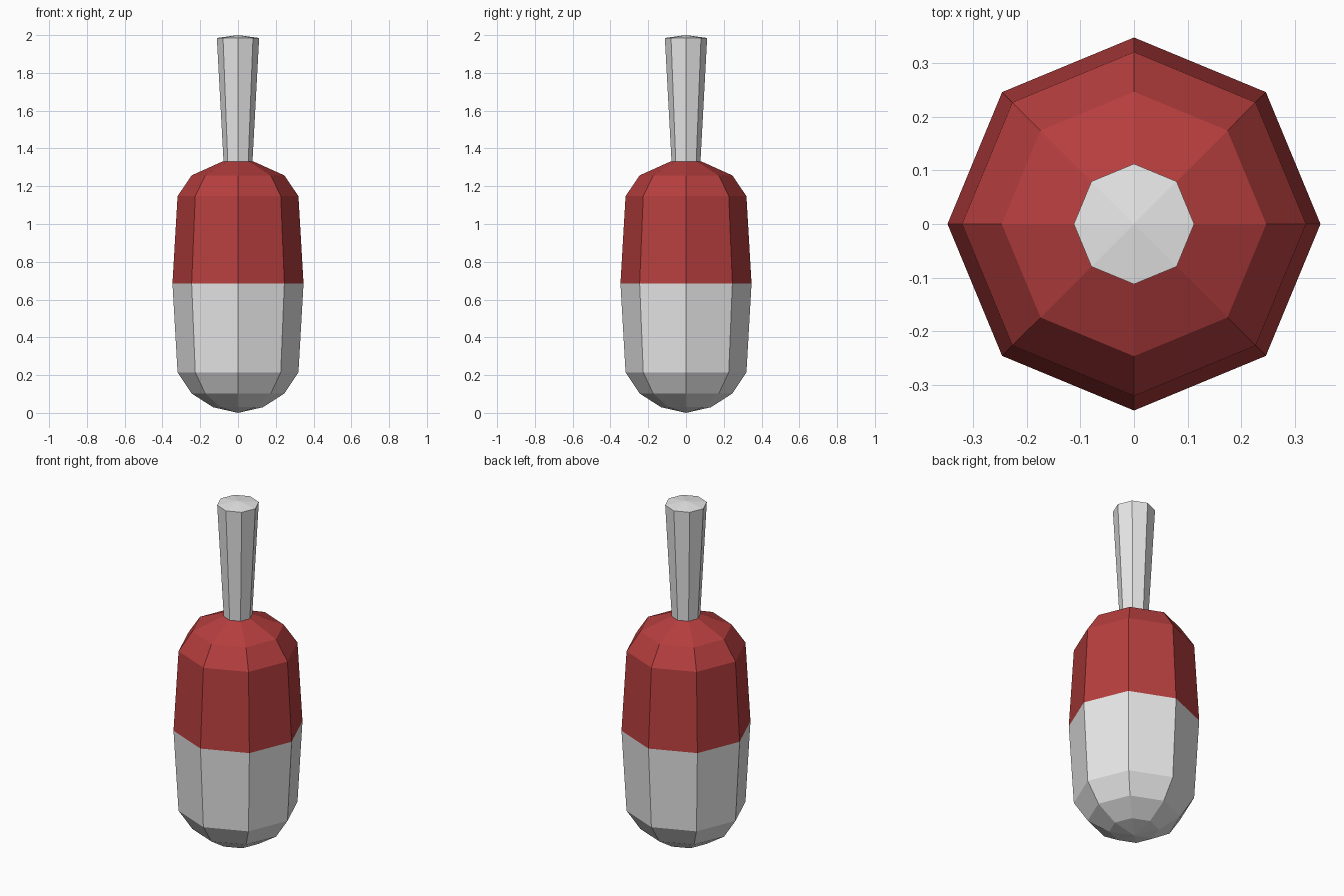
import bpy, bmesh, math

if "Cube" in bpy.data.objects:
    bpy.data.objects.remove(bpy.data.objects["Cube"])

SIDES = 8


def material(name, rgb):
    m = bpy.data.materials.new(name)
    m.diffuse_color = (*rgb, 1)
    m.use_nodes = True
    m.node_tree.nodes["Principled BSDF"].inputs["Base Color"].default_value = m.diffuse_color
    return m


white = material("off white", (0.8, 0.8, 0.8))
red = material("red", (0.47, 0.048, 0.048))


def lathe(name, profile, mats, split=None):
    """Revolve (radius, z) points; faces above split use the second material."""
    bm = bmesh.new()
    rings = []
    for r, z in profile:
        if r == 0:
            rings.append([bm.verts.new((0, 0, z))] * SIDES)
        else:
            rings.append([bm.verts.new((r * math.cos(i * math.tau / SIDES),
                                        r * math.sin(i * math.tau / SIDES), z))
                          for i in range(SIDES)])
    for a, b in zip(rings, rings[1:]):
        for i in range(SIDES):
            j = (i + 1) % SIDES
            corners = list(dict.fromkeys((a[i], a[j], b[j], b[i])))
            f = bm.faces.new(corners)
            if split is not None and f.calc_center_median().z > split:
                f.material_index = 1
    bmesh.ops.recalc_face_normals(bm, faces=bm.faces[:])
    mesh = bpy.data.meshes.new(name)
    bm.to_mesh(mesh)
    bm.free()
    for m in mats:
        mesh.materials.append(m)
    ob = bpy.data.objects.new(name, mesh)
    bpy.context.collection.objects.link(ob)
    return ob


# Two-tone body, white below and red above the waist
lathe("float_body",
      [(0, 0), (0.132, 0.03), (0.246, 0.103), (0.32, 0.215), (0.347, 0.685),
       (0.32, 1.147), (0.246, 1.257), (0.08, 1.332), (0, 1.332)],
      [white, red], split=0.685)

# Flared stem with a shallow pointed cap
lathe("stem", [(0, 1.32), (0.076, 1.32), (0.112, 1.985), (0, 2.0)], [white])
